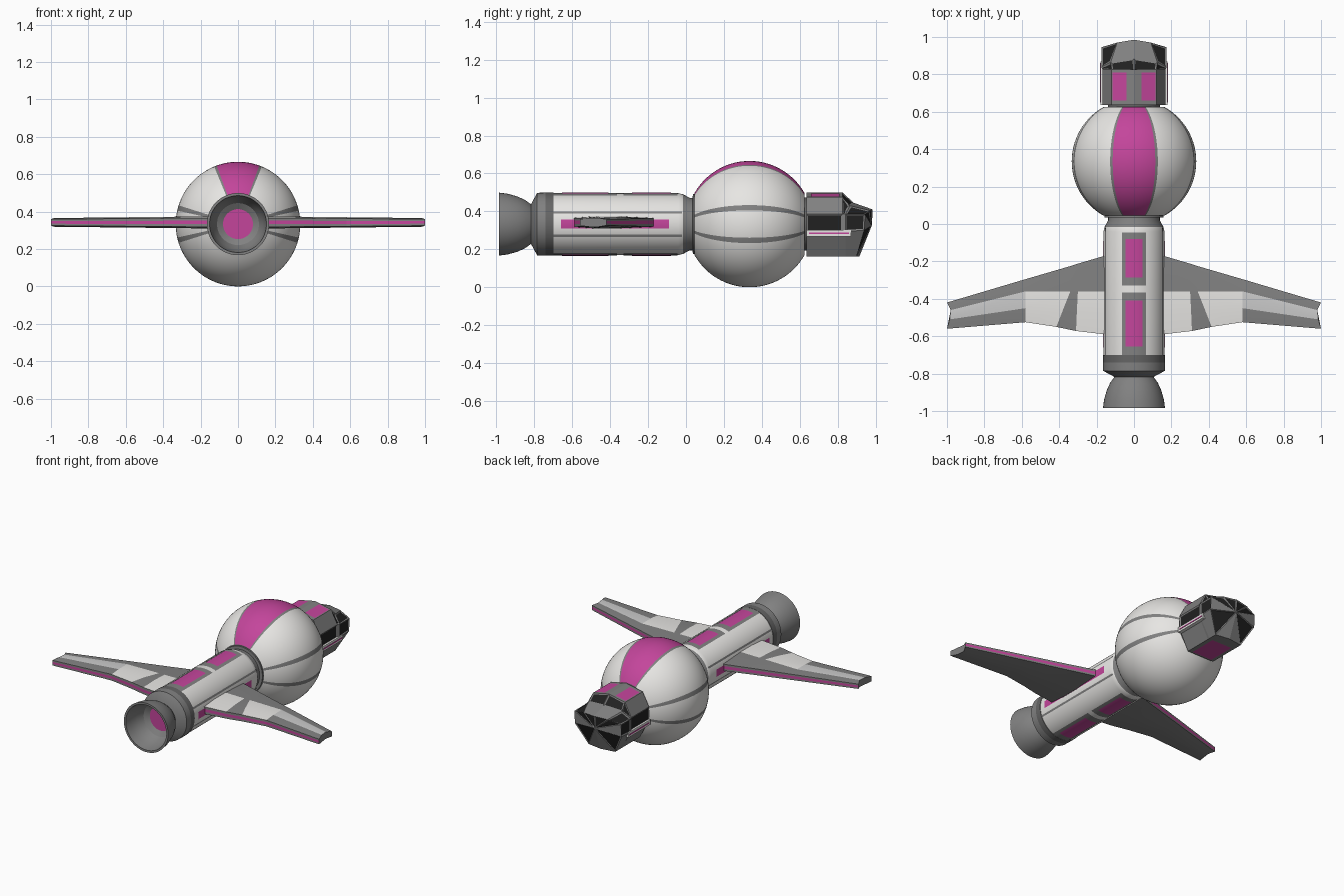
import bpy, bmesh
from math import sin, cos, radians, degrees, pi

if "Cube" in bpy.data.objects:
    bpy.data.objects.remove(bpy.data.objects["Cube"])

CZ = 0.333
COLOURS = {"white": (0.80, 0.79, 0.77), "pale": (0.70, 0.70, 0.69), "grey": (0.22, 0.22, 0.22),
           "mid": (0.13, 0.13, 0.13), "black": (0.015, 0.015, 0.015), "pink": (0.55, 0.06, 0.33)}
NAMES = list(COLOURS)
MATS = []
for key, rgb in COLOURS.items():
    m = bpy.data.materials.new(key)
    m.diffuse_color = (*rgb, 1)
    m.use_nodes = True
    m.node_tree.nodes["Principled BSDF"].inputs["Base Color"].default_value = m.diffuse_color
    MATS.append(m)


def loft(name, rings, colour, closed=True, caps=(None, None), mirror=False, inset=0, angle=30):
    """Skin a list of point rings; colour is a name or a function of (row, column)."""
    pick = colour if callable(colour) else (lambda i, j: colour)
    bm = bmesh.new()
    vs = [[bm.verts.new(p) for p in ring] for ring in rings]
    n = len(vs[0])
    for i in range(len(vs) - 1):
        for j in range(n if closed else n - 1):
            k = (j + 1) % n
            f = bm.faces.new((vs[i][j], vs[i][k], vs[i + 1][k], vs[i + 1][j]))
            f.material_index = NAMES.index(pick(i, j))
    for ring, cap in zip((vs[0], vs[-1]), caps):
        if cap:
            bm.faces.new(ring).material_index = NAMES.index(cap)
    bmesh.ops.remove_doubles(bm, verts=bm.verts, dist=1e-5)
    if closed:
        bmesh.ops.recalc_face_normals(bm, faces=bm.faces)
    if inset:  # window frames around the black faces
        glass = [f for f in bm.faces if f.material_index == NAMES.index("black")]
        rim = bmesh.ops.inset_individual(bm, faces=glass, thickness=inset, depth=-0.004)
        for f in rim["faces"]:
            f.material_index = NAMES.index("grey")
    for f in bm.faces:
        f.smooth = True
    for e in bm.edges:
        e.smooth = len(e.link_faces) == 2 and e.calc_face_angle() < radians(angle)
    me = bpy.data.meshes.new(name)
    bm.to_mesh(me)
    bm.free()
    for m in MATS:
        me.materials.append(m)
    ob = bpy.data.objects.new(name, me)
    bpy.context.collection.objects.link(ob)
    if mirror:
        ob.modifiers.new("mirror", "MIRROR").use_axis[0] = True
    return ob


def polar(a, r, y):
    return (r * sin(a), y, CZ + r * cos(a))


def lathe(name, profile, colour, n=72, caps=(None, None)):
    rings = [[polar(2 * pi * j / n, r, y) for j in range(n)] for y, r in profile]
    return loft(name, rings, colour, caps=caps)


def patch(name, mid, half, y0, y1, r, colour):
    """Curved panel on the fuselage; angles in degrees from the top."""
    arc = [radians(mid + half * (k / 4 - 1)) for k in range(9)]
    return loft(name, [[polar(a, r, y) for a in arc] for y in (y0, y1)], colour, closed=False)


# Sphere with a pink crown stripe and grey meridian bands
R, SY = 0.333, 0.335
def sphere_colour(i, j):
    a = (j + 0.5) * 2.5
    a = min(a, 360 - a)
    if a < 20:
        return "pink"
    return "grey" if a < 23 or 12.5 < abs(a - 90) < 17.5 else "white"
arc = [radians(-60.5 + 121 * k / 28) for k in range(29)]
lathe("sphere_hull", [(SY + R * sin(t), R * cos(t)) for t in arc], sphere_colour, 144, ("grey", "grey"))
lathe("front_collar", [(0.60, 0.14), (0.645, 0.14)], "mid", caps=("mid", "mid"))
lathe("rear_collar", [(0.0, 0.135), (0.035, 0.135), (0.036, 0.158), (0.06, 0.158)], "grey")

# Fuselage tube and tail ring
lathe("fuselage", [(-0.70, 0.163), (-0.04, 0.163), (-0.015, 0.157), (0.02, 0.138), (0.05, 0.138)],
      lambda i, j: "white" if i < 2 else "grey", caps=("grey", "grey"))
lathe("tail_ring", [(-0.82, 0.10), (-0.785, 0.165), (-0.745, 0.166), (-0.74, 0.166), (-0.70, 0.166), (-0.699, 0.15)],
      lambda i, j: "mid" if i == 3 else "grey", caps=("grey", "grey"))

# Engine bell, hollow, with a glowing disc
lathe("engine_bell", [(-0.80, 0.09), (-0.815, 0.103), (-0.85, 0.128), (-0.89, 0.146), (-0.94, 0.160), (-0.985, 0.166),
                      (-0.985, 0.152), (-0.94, 0.146), (-0.89, 0.132), (-0.85, 0.112), (-0.83, 0.08)],
      "grey", caps=(None, "pink"))

# Fuselage panels on top and underneath, stripes and pink panel on the sides
for mid, side in ((0, "top"), (180, "bottom")):
    for tag, a, b, c, d in (("fore", -0.33, -0.045, -0.285, -0.08), ("aft", -0.70, -0.365, -0.655, -0.41)):
        patch(f"{side}_{tag}_frame", mid, 23, a, b, 0.165, "grey")
        patch(f"{side}_{tag}_panel", mid, 16, c, d, 0.167, "pink")
for mid, side in ((90, "right"), (270, "left")):
    patch(f"{side}_side_panel", mid, 8.5, -0.66, -0.09, 0.1655, "pink")
    for off in (-22, 22):
        patch(f"{side}_side_stripe", mid + off, 2.2, -0.70, -0.02, 0.165, "grey")

# Wings: each station has leading edge, crest, mid line, trailing edge
stations = [((.14, -.165), (.14, -.36), (.14, -.48), (.14, -.592)),
            ((.30, -.212), (.30, -.36), (.305, -.46), (.31, -.572)),
            ((.34, -.225), (.34, -.36), (.38, -.46), (.415, -.55)),
            ((.58, -.295), (.58, -.36), (.58, -.45), (.58, -.525)),
            ((1.0, -.42), (.98, -.46), (.985, -.51), (1.0, -.56))]
def wing_ring(st):
    ring, (le, cr, md, te) = [], st
    for (x, y), s in ((le, .7), (cr, 1), (md, 1), (te, .75), (te, .3), (te, -.3),
                      (te, -.75), (md, -1), (cr, -1), (le, -.7), (le, -.3), (le, .3)):
        ring.append((x, y, 0.342 + s * (0.034 - 0.011 * x)))
    return ring
def wing_colour(i, j):
    if j in (4, 10):
        return "pink"
    if j in (1, 2) and i != 1:
        return ("white", "", "white", "pale" if j == 1 else "grey")[i]
    return "grey"
loft("wings", [wing_ring(s) for s in stations], wing_colour, caps=("grey", "grey"), mirror=True, angle=12)

# Cockpit: half sections from roof centre to keel, mirrored into rings
def section(*half):
    return list(half) + [(-x, y, z) for x, y, z in half[-2:0:-1]]
def straight(y):
    return section((0, y, .5), (.12, y, .475), (.168, y, .385), (.168, y, .295), (.10, y, .163), (0, y, .163))
rings = [straight(0.635), straight(0.825),
         section((0, .885, .445), (.125, .865, .43), (.175, .84, .385), (.175, .84, .295), (.10, .84, .163), (0, .86, .163)),
         section((0, .985, .41), (.09, .97, .405), (.175, .945, .385), (.175, .94, .30), (.10, .90, .163), (0, .915, .163)),
         [(0, .98, .325)] * 10]
GLASS = {(0, 2), (1, 0), (1, 1), (2, 1), (2, 2), (3, 0), (3, 1), (3, 3)}
loft("cockpit", rings, lambda i, j: "black" if (i, min(j, 9 - j)) in GLASS else "grey",
     caps=("grey", None), inset=0.011, angle=10)

# Cockpit roof panels, belly panel and side rails
loft("cockpit_roof_panels", [[(.04, y, .494), (.115, y, .478)] for y in (.66, .81)], "pink", closed=False, mirror=True)
loft("cockpit_belly_panel", [[(-.075, y, .160), (.075, y, .160)] for y in (.65, .84)], "pink", closed=False)
def rail(name, x0, x1, z0, z1, y0, y1, colour):
    loft(name, [[(x0, y, z0), (x1, y, z0), (x1, y, z1), (x0, y, z1)] for y in (y0, y1)],
         colour, caps=(colour, colour), mirror=True)
rail("cockpit_side_rails", .15, .178, .268, .302, .635, .87, "white")
rail("cockpit_rail_stripes", .16, .181, .281, .288, .65, .86, "pink")
